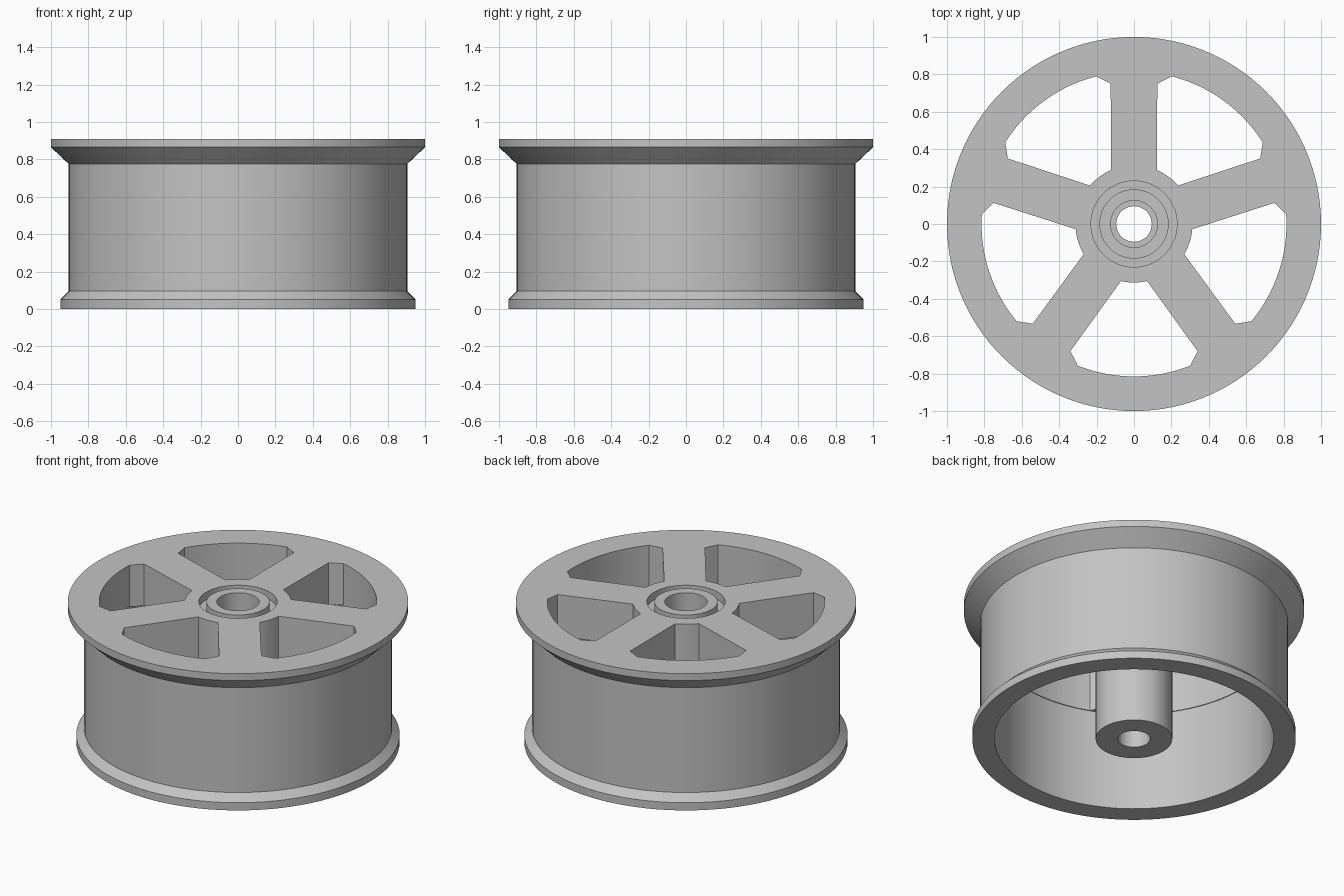
import bpy, bmesh, math

if "Cube" in bpy.data.objects:
    bpy.data.objects.remove(bpy.data.objects["Cube"])

SEG = 120
TAU = 2 * math.pi

grey = bpy.data.materials.new("plain_grey")
grey.diffuse_color = (0.55, 0.55, 0.55, 1)
grey.use_nodes = True
grey.node_tree.nodes["Principled BSDF"].inputs["Base Color"].default_value = grey.diffuse_color


def make_object(name, bm):
    bmesh.ops.recalc_face_normals(bm, faces=bm.faces)
    me = bpy.data.meshes.new(name)
    bm.to_mesh(me)
    bm.free()
    me.materials.append(grey)
    ob = bpy.data.objects.new(name, me)
    bpy.context.collection.objects.link(ob)
    return ob


def lathe(name, profile):
    """Revolve a closed (radius, z) profile around the z axis."""
    bm = bmesh.new()
    rings = [[bm.verts.new((r * math.cos(TAU * i / SEG), r * math.sin(TAU * i / SEG), z))
              for r, z in profile] for i in range(SEG)]
    n = len(profile)
    for i in range(SEG):
        a, b = rings[i], rings[(i + 1) % SEG]
        for j in range(n):
            k = (j + 1) % n
            bm.faces.new((a[j], b[j], b[k], a[k]))
    return make_object(name, bm)


# Wheel body: flanges, barrel, face plate with ring groove, stepped bore and hub
wheel = lathe("wheel", [
    (.95, 0), (.95, .05), (.905, .095), (.905, .775), (1, .865), (1, .91),
    (.23, .91), (.23, .86), (.185, .86), (.185, .91),
    (.125, .91), (.125, .6), (.095, .6), (.095, 0),
    (.225, 0), (.225, .64), (.82, .64), (.82, 0)])


def arc(r, a0, a1, n):
    return [(r * math.cos(a0 + (a1 - a0) * i / n), r * math.sin(a0 + (a1 - a0) * i / n))
            for i in range(n + 1)]


# Window outline about the +x direction: outer arc, clipped corners, inner arc
outer = math.radians(21.6)
inner = math.radians(12.9)
outline = (arc(.815, -outer, outer, 20) + [(.68, .34)]
           + arc(.313, inner, -inner, 8) + [(.68, -.34)])

# Five window cutters between the spokes
bm = bmesh.new()
for s in range(5):
    t = math.radians(54 + 72 * s)
    c, d = math.cos(t), math.sin(t)
    low, high = ([bm.verts.new((x * c - y * d, x * d + y * c, z)) for x, y in outline]
                 for z in (.5, 1.0))
    bm.faces.new(low)
    bm.faces.new(high)
    for i in range(len(outline)):
        k = (i + 1) % len(outline)
        bm.faces.new((low[i], low[k], high[k], high[i]))
cutter = make_object("window_cutter", bm)
cutter.hide_render = True

# Cut the windows, then smooth the round walls
bpy.context.view_layer.objects.active = wheel
wheel.select_set(True)
cutter.select_set(False)
mod = wheel.modifiers.new("windows", 'BOOLEAN')
mod.operation = 'DIFFERENCE'
mod.solver = 'EXACT'
mod.object = cutter
bpy.ops.object.modifier_apply(modifier=mod.name)
bpy.data.objects.remove(cutter)
bpy.ops.object.shade_smooth_by_angle(angle=math.radians(25))
